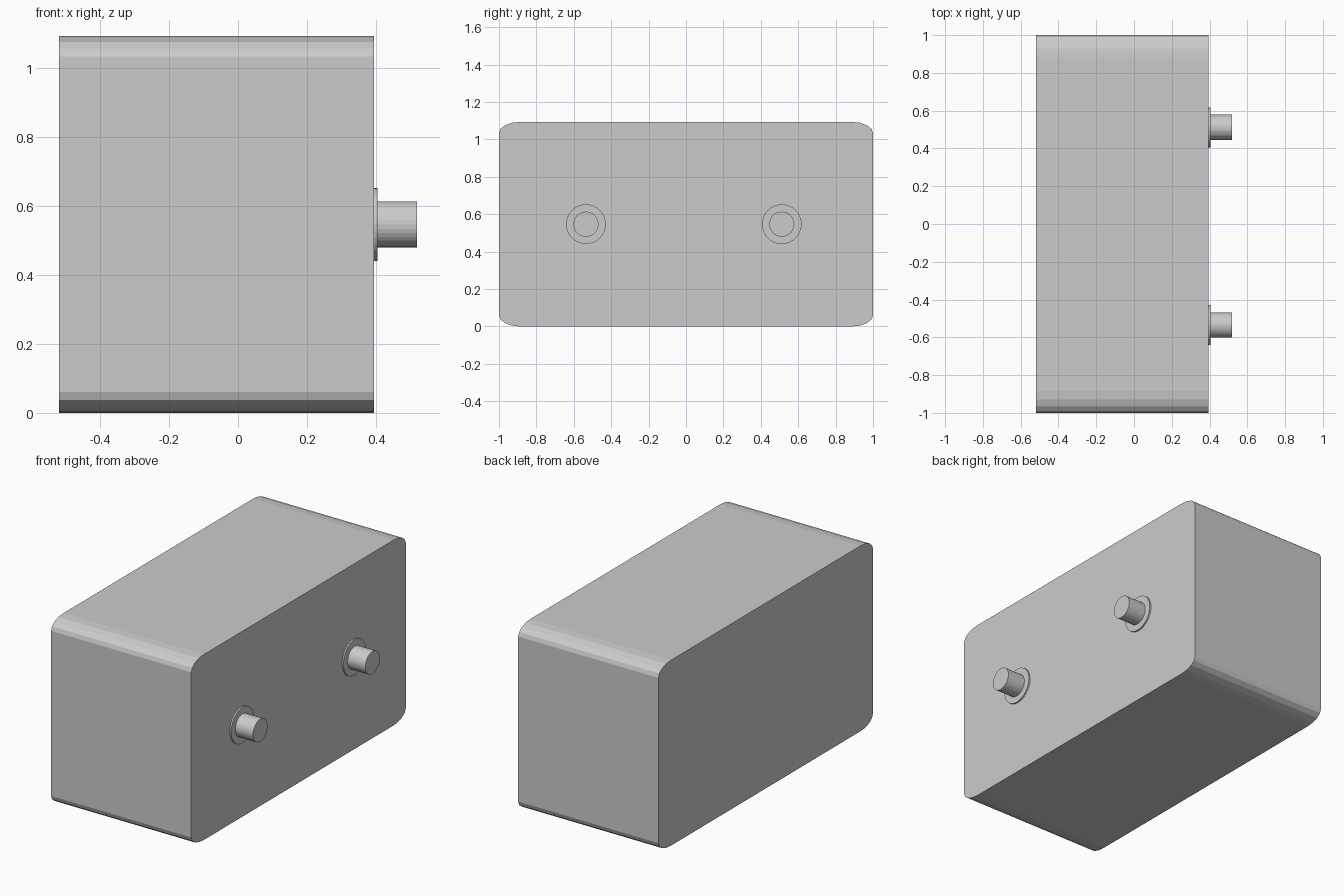
import bpy
import bmesh
from math import sin, cos, pi

if "Cube" in bpy.data.objects:
    bpy.data.objects.remove(bpy.data.objects["Cube"])

X_BACK, X_FACE, X_TIP = -0.52, 0.395, 0.52
HEIGHT = 1.094
CORNER_Y, CORNER_Z, STEPS = 0.115, 0.06, 4


def extrude_x(name, profile, x0, x1):
    """Extrude a closed (y, z) profile from x0 to x1."""
    bm = bmesh.new()
    face = bm.faces.new([bm.verts.new((x0, y, z)) for y, z in profile])
    result = bmesh.ops.extrude_face_region(bm, geom=[face], use_keep_orig=True)
    moved = [g for g in result["geom"] if isinstance(g, bmesh.types.BMVert)]
    bmesh.ops.translate(bm, verts=moved, vec=(x1 - x0, 0, 0))
    bmesh.ops.recalc_face_normals(bm, faces=bm.faces)
    mesh = bpy.data.meshes.new(name)
    bm.to_mesh(mesh)
    bm.free()
    obj = bpy.data.objects.new(name, mesh)
    bpy.context.collection.objects.link(obj)
    return obj


def circle(y, z, radius, sides=32):
    return [(y + radius * cos(2 * pi * i / sides),
             z + radius * sin(2 * pi * i / sides)) for i in range(sides)]


# Box with slightly flattened rounded corners along its depth
outline = []
for quarter, (sy, sz) in enumerate([(1, 1), (-1, 1), (-1, -1), (1, -1)]):
    cy = sy * (1 - CORNER_Y)
    cz = HEIGHT / 2 + sz * (HEIGHT / 2 - CORNER_Z)
    for i in range(STEPS + 1):
        a = (quarter + i / STEPS) * pi / 2
        outline.append((cy + CORNER_Y * cos(a), cz + CORNER_Z * sin(a)))
extrude_x("box_body", outline, X_BACK, X_FACE)

# Two pegs, each with a thin collar against the face
for side, y in (("left", -0.535), ("right", 0.512)):
    z = HEIGHT / 2
    extrude_x(f"{side}_collar", circle(y, z, 0.106), X_FACE - 0.005, 0.404)
    extrude_x(f"{side}_peg", circle(y, z, 0.067), X_FACE - 0.005, X_TIP)
